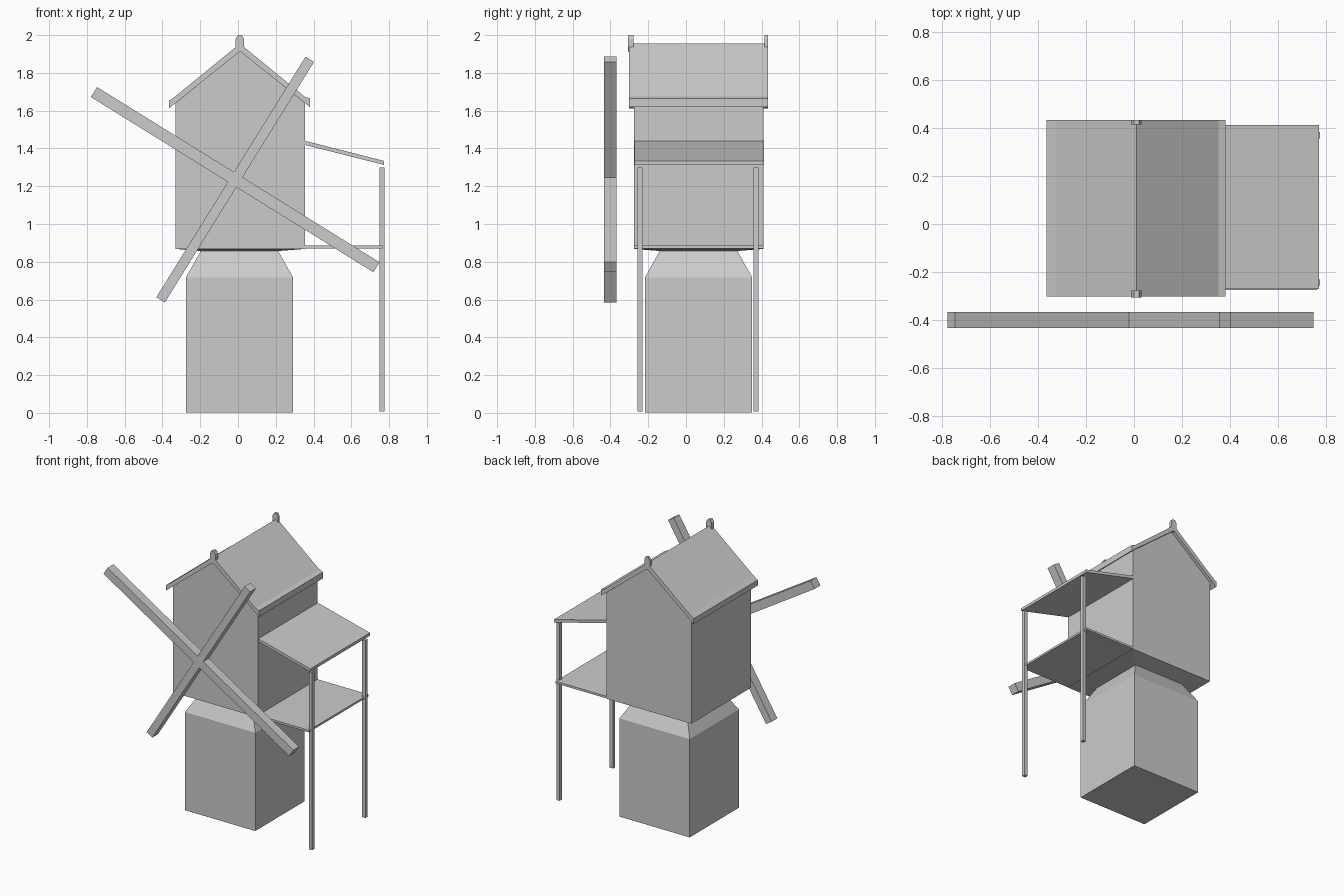
import bpy, bmesh
from math import radians, cos, sin

if "Cube" in bpy.data.objects:
    bpy.data.objects.remove(bpy.data.objects["Cube"])


def finish(name, bm):
    bmesh.ops.recalc_face_normals(bm, faces=bm.faces)
    me = bpy.data.meshes.new(name)
    bm.to_mesh(me)
    bm.free()
    ob = bpy.data.objects.new(name, me)
    bpy.context.collection.objects.link(ob)
    return ob


def prism(name, xz, y0, y1):
    """Extrude a front (x, z) outline from y0 to y1."""
    bm = bmesh.new()
    f = bm.faces.new([bm.verts.new((x, y0, z)) for x, z in xz])
    new = bmesh.ops.extrude_face_region(bm, geom=[f])["geom"]
    verts = [v for v in new if isinstance(v, bmesh.types.BMVert)]
    bmesh.ops.translate(bm, verts=verts, vec=(0, y1 - y0, 0))
    return finish(name, bm)


def loft(name, rings):
    """Stack rectangles (x0, x1, y0, y1, z) into one closed solid."""
    bm = bmesh.new()
    loops = [[bm.verts.new(p) for p in
              ((a, c, z), (b, c, z), (b, d, z), (a, d, z))]
             for a, b, c, d, z in rings]
    for lo, hi in zip(loops, loops[1:]):
        for i in range(4):
            j = (i + 1) % 4
            bm.faces.new((lo[i], lo[j], hi[j], hi[i]))
    bm.faces.new(loops[0])
    bm.faces.new(loops[-1])
    return finish(name, bm)


# Square base with tapered shoulders, flaring thinly out under the body
loft("base", [(-0.275, 0.291, -0.217, 0.35, 0.003),
              (-0.275, 0.291, -0.217, 0.35, 0.718),
              (-0.197, 0.213, -0.139, 0.272, 0.857),
              (-0.33, 0.354, -0.275, 0.41, 0.868)])

# Gabled mill house
prism("house", [(-0.33, 0.868), (0.354, 0.868), (0.354, 1.64),
                (0.01, 1.915), (-0.33, 1.64)], -0.275, 0.41)

# Roof slab with slightly kinked eaves
prism("roof", [(-0.366, 1.612), (-0.366, 1.652), (-0.33, 1.677),
               (0.01, 1.955), (0.352, 1.675), (0.382, 1.664),
               (0.382, 1.619), (0.01, 1.914)], -0.303, 0.434)

# Ridge finials
for label, y0, y1 in (("front", -0.307, -0.277), ("back", 0.416, 0.434)):
    prism(label + "_finial", [(-0.012, 1.91), (0.032, 1.91), (0.032, 1.98),
                              (0.02, 2.0), (0.0, 2.0), (-0.012, 1.98)], y0, y1)

# Side balcony: sloped canopy and floor
prism("canopy", [(0.352, 1.419), (0.773, 1.313), (0.773, 1.334),
                 (0.352, 1.441)], -0.272, 0.414)
loft("balcony_floor", [(0.352, 0.764, -0.275, 0.41, z) for z in (0.87, 0.885)])

# Balcony posts
for label, y in (("front", -0.244), ("back", 0.371)):
    loft(label + "_post", [(0.75, 0.776, y - 0.013, y + 0.013, z)
                           for z in (0.008, 1.3)])

# Sail cross: one plus-shaped outline, tilted
L, S, w, v = 0.88, 0.749, 0.031, 0.0265
plus = [(L, -w), (L, w), (v, w), (v, S), (-v, S), (-v, w),
        (-L, w), (-L, -w), (-v, -w), (-v, -S), (v, -S), (v, -w)]
a = radians(-31.8)
prism("sail_cross", [(-0.015 + p * cos(a) - q * sin(a),
                      1.235 + p * sin(a) + q * cos(a)) for p, q in plus],
      -0.434, -0.368)
